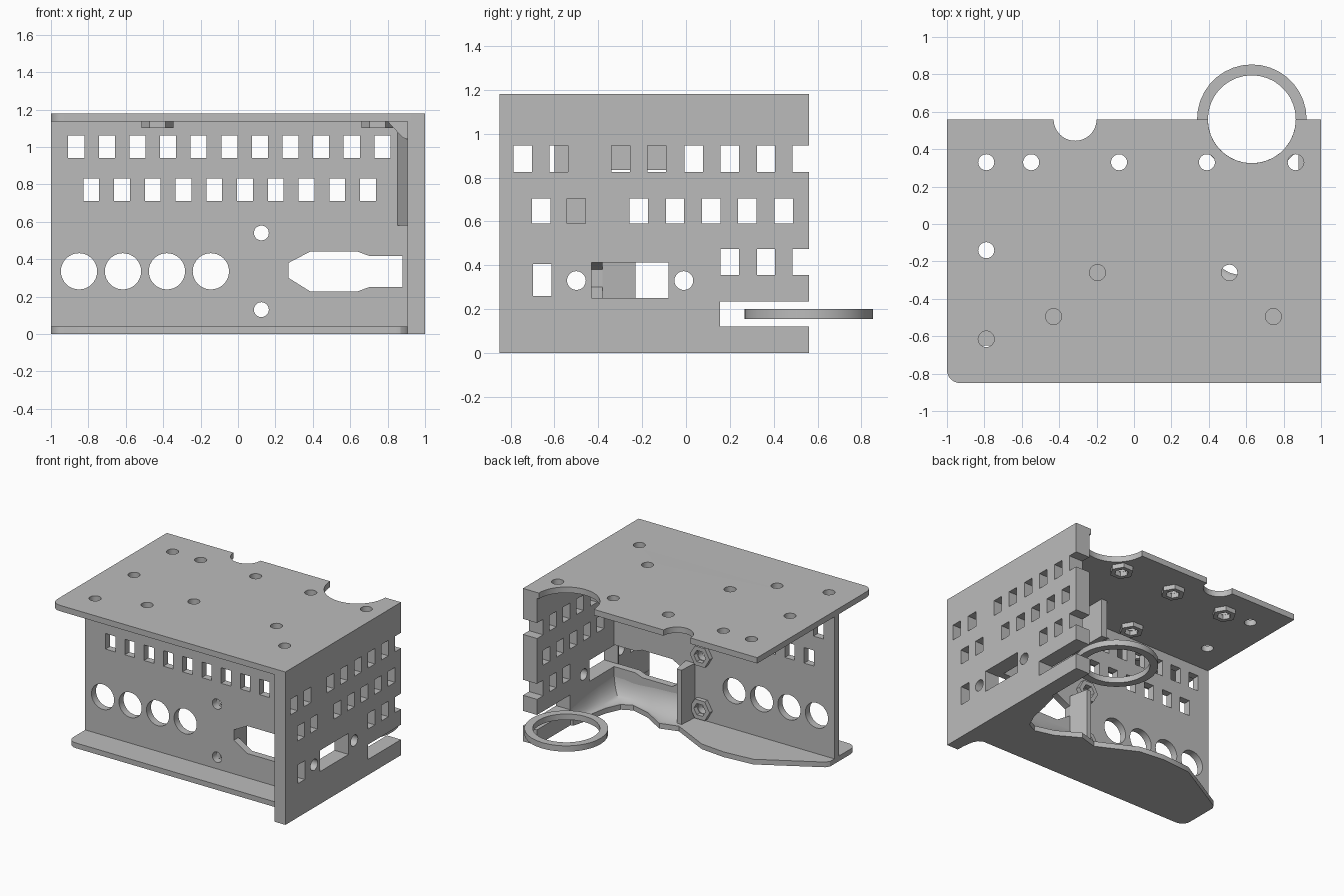
import bpy, bmesh, math

if "Cube" in bpy.data.objects:
    bpy.data.objects.remove(bpy.data.objects["Cube"])

grey = bpy.data.materials.new("plain_grey")
grey.diffuse_color = (0.5, 0.5, 0.5, 1)
grey.use_nodes = True
grey.node_tree.nodes["Principled BSDF"].inputs["Base Color"].default_value = grey.diffuse_color


def arc(cx, cy, r, a0=0, a1=360, n=32):
    """Points along an arc, angles in degrees."""
    return [(cx + r * math.cos(math.radians(a0 + (a1 - a0) * i / n)),
             cy + r * math.sin(math.radians(a0 + (a1 - a0) * i / n))) for i in range(n + 1)]


def circle(cx, cy, r, n=32):
    return arc(cx, cy, r, n=n)[:-1]


def rect(u0, u1, v0, v1):
    return [(u0, v0), (u1, v0), (u1, v1), (u0, v1)]


def finish(name, mesh):
    ob = bpy.data.objects.new(name, mesh)
    bpy.context.collection.objects.link(ob)
    mesh.materials.clear()
    mesh.materials.append(grey)
    bpy.ops.object.select_all(action='DESELECT')
    ob.select_set(True)
    bpy.context.view_layer.objects.active = ob
    bpy.ops.object.shade_smooth_by_angle(angle=math.radians(30))
    return ob


def plate(name, plane, w0, w1, outline, holes=()):
    """Extrude a flat outline with holes between depths w0 and w1."""
    cu = bpy.data.curves.new(name, 'CURVE')
    cu.dimensions, cu.fill_mode, cu.extrude = '2D', 'BOTH', (w1 - w0) / 2
    for loop in [outline, *holes]:
        sp = cu.splines.new('POLY')
        sp.points.add(len(loop) - 1)
        for p, (u, v) in zip(sp.points, loop):
            p.co = (u, v, 0, 1)
        sp.use_cyclic_u = True
    tmp = bpy.data.objects.new(name + "_curve", cu)
    bpy.context.collection.objects.link(tmp)
    dg = bpy.context.evaluated_depsgraph_get()
    mesh = bpy.data.meshes.new_from_object(tmp.evaluated_get(dg))
    bpy.data.objects.remove(tmp)
    mid = (w0 + w1) / 2
    bm = bmesh.new()
    bm.from_mesh(mesh)
    for vert in bm.verts:
        u, v, w = vert.co
        w += mid
        vert.co = {'xy': (u, v, w), 'xz': (u, w, v), 'yz': (w, u, v)}[plane]
    bmesh.ops.remove_doubles(bm, verts=bm.verts, dist=1e-5)
    bmesh.ops.recalc_face_normals(bm, faces=bm.faces)
    bm.to_mesh(mesh)
    bm.free()
    return finish(name, mesh)


# Top plate with screw holes, small notch and large round cutout
screws = [(-.79, .33), (-.55, .33), (-.08, .33), (.39, .33), (.865, .33), (-.79, -.14),
          (-.79, -.615), (-.43, -.495), (-.195, -.26), (.51, -.26), (.745, -.495)]
top = (arc(-.93, -.78, .07, 180, 270, 8) + [(1, -.85), (1, .56)]
       + arc(.63, .56, .235, 0, -180) + arc(-.315, .56, .115, 0, -180, 20) + [(-1, .56)])
plate("top_plate", 'xy', 1.135, 1.18, top, [circle(x, y, .043, 20) for x, y in screws])

# Hexagonal nut collars under the top plate
for x, y in screws[1:4] + screws[7:]:
    plate("nut_collar", 'xy', 1.1, 1.136, circle(x, y, .085, 6), [circle(x, y, .05, 6)])

# Front wall with two rows of slots, round ports and a corner window
slots = [rect(c - .043, c + .043, .94, 1.062) for c in (-.865 + .1637 * i for i in range(11))]
slots += [rect(c - .042, c + .042, .71, .83) for c in (-.785 + .1645 * i for i in range(10))]
ports = [circle(x, .335, .097) for x in (-.85, -.615, -.38, -.145)]
bolts = [(.125, .54), (.125, .13)]
wall = [(-1, .03), (.9, .03), (.9, .25), (.7, .25), (.64, .228), (.385, .228), (.27, .3),
        (.27, .38), (.385, .44), (.64, .44), (.7, .418), (.9, .418), (.9, 1.136), (-1, 1.136)]
plate("front_wall", 'xz', -.435, -.38, wall,
      slots + ports + [circle(x, z, .04, 20) for x, z in bolts])
for x, z in bolts:
    plate("bolt_collar", 'xz', -.381, -.345, circle(x, z, .085, 6), [circle(x, z, .05, 6)])

# Right wall: outer skin over the full depth, inner skin behind the front wall
cuts = [(c, .825, .945) for c in (-.745, -.58, -.298, -.133, .035, .2, .365)]
cuts += [(c, .59, .705) for c in (-.66, -.5, -.215, -.05, .115, .28, .445)]
cuts += [(c, .355, .475) for c in (.2, .365)] + [(-.655, .26, .405)]
back_edge = [(.56, 0), (.56, .12), (.155, .12), (.155, .235), (.56, .235), (.56, .355),
             (.485, .355), (.485, .475), (.56, .475), (.56, .825), (.485, .825),
             (.485, .945), (.56, .945), (.56, 1.136)]
for name, x0, x1, front in (("right_wall", .905, 1, -.85), ("right_wall_lining", .88, .905, -.44)):
    holes = [rect(c - .042, c + .042, a, b) for c, a, b in cuts if c - .05 > front]
    holes += [circle(c, .33, .043, 20) for c in (-.5, -.01) if c > front]
    holes.append(rect(-.43, -.08, .25, .413))
    plate(name, 'yz', x0, x1, [(front, 0)] + back_edge + [(front, 1.136)], holes)

# Bottom flange with a shaped rear edge
inner = [(.2, -.2), (.34, -.16), (.51, -.26), (.66, -.3), (.74, -.26), (.79, -.15), (.82, 0), (.86, .15)]
base = (arc(-.93, -.58, .07, 180, 270, 8) + [(.835, -.65), (.87, -.67), (.89, -.71), (.9, -.78),
        (.905, -.85), (.95, -.85), (.95, .15)] + inner[::-1]
        + [(-.1, -.05), (-.3, -.03), (-.54, -.05), (-.98, -.3), (-1, -.33)])
plate("bottom_flange", 'xy', 0, .04, base)

# Smooth sweep rising from the flange to the front and right walls
ends = [(.2, -.385), (.35, -.385), (.55, -.385), (.72, -.385), (.885, -.385), (.885, -.2), (.885, -.02), (.885, .15)]
bm = bmesh.new()
rows = []
for k in range(9):
    a = math.pi / 2 * k / 8
    h, z = math.sin(a), .038 + .185 * (1 - math.cos(a))
    rows.append([bm.verts.new((p[0] + (q[0] - p[0]) * h, p[1] + (q[1] - p[1]) * h, z))
                 for p, q in zip(inner, ends)])
for lo, hi in zip(rows, rows[1:]):
    for i in range(len(inner) - 1):
        bm.faces.new((lo[i + 1], lo[i], hi[i], hi[i + 1]))
sweep = bpy.data.meshes.new("corner_sweep")
bm.to_mesh(sweep)
bm.free()
finish("corner_sweep", sweep)

# Ribs stiffening the front wall, and gussets in the outer corner
plate("window_rib", 'xy', .03, .46, [(.19, -.385), (.27, -.385), (.24, -.23), (.2, -.23)])
plate("upper_rib", 'yz', .175, .225, rect(-.385, -.085, .835, 1.136))
plate("outer_corner_gusset", 'xy', .58, 1.136, [(.85, -.43), (.91, -.43), (.91, -.6)])
plate("top_gusset", 'xz', -.6, -.43, [(.8, 1.136), (.91, 1.136), (.91, 1.04), (.88, 1.05)])

# Holder ring beside the right wall
plate("holder_ring", 'xy', .155, .2, circle(.63, .56, .293, 36), [circle(.63, .56, .235, 36)])
